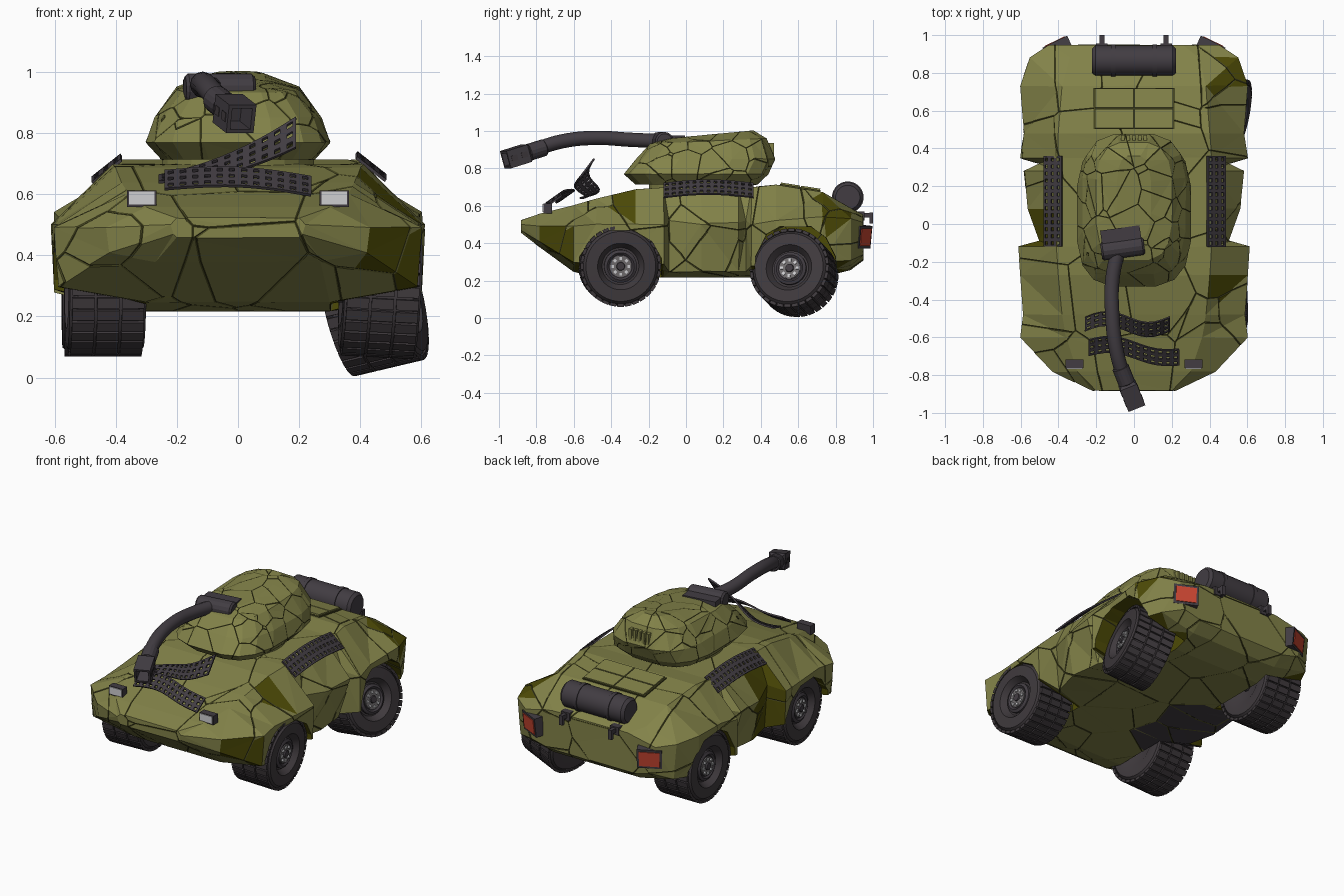
import bpy, bmesh, random
from math import sin, cos, pi, radians
from mathutils import Matrix, Vector

if "Cube" in bpy.data.objects:
    bpy.data.objects.remove(bpy.data.objects["Cube"])

random.seed(4)


def mat(name, col):
    m = bpy.data.materials.new(name)
    m.diffuse_color = (*col, 1)
    m.use_nodes = True
    m.node_tree.nodes["Principled BSDF"].inputs["Base Color"].default_value = m.diffuse_color
    return m


OLIVE = mat("olive", (0.225, 0.225, 0.066))
DARK_OLIVE = mat("dark olive", (0.075, 0.07, 0.002))
CRACK = mat("crack olive", (0.06, 0.06, 0.014))
GREY = mat("dark grey", (0.054, 0.046, 0.055))
TYRE = mat("tyre", (0.05, 0.042, 0.047))
HUB = mat("hub grey", (0.16, 0.15, 0.155))
LIGHT = mat("light grey", (0.62, 0.62, 0.64))
RED = mat("red", (0.58, 0.06, 0.03))


def make(name, bm, mats):
    me = bpy.data.meshes.new(name)
    bm.to_mesh(me)
    bm.free()
    for m in mats:
        me.materials.append(m)
    ob = bpy.data.objects.new(name, me)
    bpy.context.collection.objects.link(ob)
    return ob


def smooth(ob):
    bpy.ops.object.select_all(action='DESELECT')
    ob.select_set(True)
    bpy.context.view_layer.objects.active = ob
    bpy.ops.object.shade_smooth_by_angle(angle=radians(35))


def add_loft(bm, rings, mi=0):
    vs = [[bm.verts.new(p) for p in r] for r in rings]
    fs = [bm.faces.new(vs[0]), bm.faces.new(vs[-1])]
    n = len(vs[0])
    for a, b in zip(vs, vs[1:]):
        for i in range(n):
            fs.append(bm.faces.new((a[i], a[(i + 1) % n], b[(i + 1) % n], b[i])))
    for f in fs:
        f.material_index = mi
    bmesh.ops.recalc_face_normals(bm, faces=fs)


def add_lathe(bm, prof, n, M=Matrix(), mi=0):
    # profile of (radius, distance along local x)
    add_loft(bm, [[M @ Vector((h, r * cos(2 * pi * (i + .5) / n), r * sin(2 * pi * (i + .5) / n)))
                   for i in range(n)] for r, h in prof], mi)


def add_box(bm, loc, size, M=Matrix(), mi=0):
    S = M @ Matrix.Translation(loc) @ Matrix.Diagonal((*size, 1))
    for v in bmesh.ops.create_cube(bm, size=1, matrix=S)['verts']:
        for f in v.link_faces:
            f.material_index = mi


def cracked(ob, count, lo, hi, gap, depth):
    # break the surface into raised plates separated by dark seams
    src = bmesh.new()
    src.from_mesh(ob.data)
    bmesh.ops.triangulate(src, faces=src.faces[:])
    seeds = [Vector([random.uniform(a, b) for a, b in zip(lo, hi)]) for _ in range(count)]
    out = bmesh.new()
    for s in seeds:
        c = src.copy()
        for t in sorted(seeds, key=lambda q: (q - s).length)[1:26]:
            if not c.faces:
                break
            bmesh.ops.bisect_plane(c, geom=c.verts[:] + c.edges[:] + c.faces[:],
                                   plane_co=(s + t) / 2, plane_no=t - s, clear_outer=True)
        if c.faces:
            r = bmesh.ops.inset_region(c, faces=c.faces[:], use_boundary=True,
                                       use_even_offset=False, thickness=gap, depth=depth)
            for f in r['faces']:
                f.material_index = 2
            tmp = bpy.data.meshes.new("tmp")
            c.to_mesh(tmp)
            out.from_mesh(tmp)
            bpy.data.meshes.remove(tmp)
        c.free()
    src.free()
    out.to_mesh(ob.data)
    out.free()


# Hull: y, then half-width and height of deck, shoulder, skirt, floor
S = [(-.88, .20, .52, .22, .50, .21, .47, .20, .46), (-.78, .30, .555, .43, .49, .42, .41, .27, .38),
     (-.60, .36, .60, .60, .49, .585, .30, .30, .25), (-.48, .38, .635, .585, .50, .585, .29, .30, .22),
     (-.27, .40, .685, .60, .50, .595, .29, .30, .22), (-.12, .41, .695, .61, .50, .60, .29, .30, .22),
     (-.09, .41, .695, .50, .52, .48, .25, .30, .22), (.08, .41, .695, .56, .50, .52, .25, .30, .22),
     (.28, .41, .695, .58, .51, .50, .25, .30, .22), (.32, .41, .695, .50, .52, .48, .25, .30, .22),
     (.35, .41, .695, .60, .50, .60, .28, .30, .22),
     (.48, .40, .71, .58, .52, .58, .28, .30, .22), (.73, .38, .67, .60, .54, .60, .30, .30, .22),
     (.88, .34, .585, .55, .53, .53, .31, .30, .26), (.945, .26, .55, .45, .51, .42, .34, .30, .31)]
bm = bmesh.new()
rings = []
for y, *p in S:
    half = [(p[i], y, p[i + 1]) for i in range(0, 8, 2)]
    rings.append(half + [(-x, yy, z) for x, yy, z in reversed(half)])
add_loft(bm, rings)
bmesh.ops.triangulate(bm, faces=bm.faces[:])
hull = make("hull", bm, [OLIVE, DARK_OLIVE, CRACK, GREY])

# Wheel arches cut out of the hull
bm = bmesh.new()
for arch in ([(-.58, .1), (-.57, .33), (-.51, .42), (-.42, .47), (-.28, .47), (-.18, .41), (-.13, .32), (-.13, .1)],
             [(.36, .1), (.37, .33), (.43, .45), (.5, .49), (.67, .49), (.75, .43), (.8, .33), (.82, .1)]):
    for s in (-1, 1):
        add_loft(bm, [[(s * x, y, z) for y, z in arch] for x in (.3, .75)])
cutter = make("arch_cutter", bm, [])
cutter.hide_render = True
mod = hull.modifiers.new("arches", 'BOOLEAN')
mod.object, mod.operation, mod.solver = cutter, 'DIFFERENCE', 'EXACT'
bpy.context.view_layer.objects.active = hull
bpy.ops.object.modifier_apply(modifier=mod.name)
bpy.data.objects.remove(cutter)
cracked(hull, 60, (-.62, -.9, .2), (.62, .96, .72), .005, .003)
for f in hull.data.polygons:
    if f.material_index == 2:
        continue
    c, n, ax = f.center, f.normal, abs(f.center.x)
    f.material_index = 0
    if ax > .295 and (-.59 < c.y < -.12 or .35 < c.y < .83) and c.z < .51 and (n.z < -.3 or abs(n.y) > .8 or ax < .32):
        f.material_index = 1
    if c.x > .43 and ((c.y < -.6 and c.z < .47) or (-.45 < c.y < -.3 and c.z > .56) or (.7 < c.y < .88 and c.z > .5)):
        f.material_index = 1
    if c.x < -.4 and -.12 < c.y < .12:
        f.material_index = 1
    if n.z < -.6 and c.x < -.15 and -.2 < c.y < .35:
        f.material_index = 3

# Turret: stacked rounded rectangles
bm = bmesh.new()
rings = []
for z, hx, y0, y1, tilt in [(.715, .25, -.27, .38, 0), (.77, .30, -.33, .44, 0), (.85, .272, -.265, .475, 0),
                            (.945, .20, -.19, .43, .02), (.98, .09, -.08, .36, .03)]:
    ring = []
    for i in range(16):
        a = 2 * pi * (i + .5) / 16
        cx, cy = cos(a), sin(a)
        ux = abs(cx) ** .6 * (1 if cx > 0 else -1)
        uy = abs(cy) ** .6 * (1 if cy > 0 else -1)
        ring.append((hx * ux * 1.01, (y0 + y1) / 2 + (y1 - y0) / 2 * uy * 1.01, z + tilt * uy * .7))
    rings.append(ring)
add_loft(bm, rings)
turret = make("turret", bm, [OLIVE, DARK_OLIVE, CRACK])
cracked(turret, 75, (-.31, -.34, .7), (.31, .48, 1.0), .004, .002)

# Turret ring, rear vents and engine deck panel
bm = bmesh.new()
add_lathe(bm, [(.25, .68), (.25, .72)], 24, Matrix.Translation((0, .05, 0)) @ Matrix.Rotation(-pi / 2, 4, 'Y'))
for i in range(5):
    add_box(bm, (-.06 + .03 * i, .42, .90), (.018, .1, .07), mi=0)
D = Matrix.Translation((0, .61, .69)) @ Matrix.Rotation(radians(-9), 4, 'X')
add_box(bm, (0, 0, 0), (.43, .22, .02), D, 2)
for i in range(2):
    for j in range(2):
        add_box(bm, (-.105 + .21 * i, -.055 + .11 * j, .008), (.203, .103, .02), D)
make("deck_panel", bm, [OLIVE, DARK_OLIVE, CRACK])


# Wheels: tyre, tread blocks, rim and bolts
def wheel(name, M):
    bm = bmesh.new()
    add_lathe(bm, [(.08, -.10), (.12, -.122), (.18, -.12), (.199, -.095), (.199, .095), (.18, .12),
                   (.12, .122), (.105, .10), (.095, .085)], 36, M, 0)
    for i in range(32):
        R = M @ Matrix.Rotation(2 * pi * i / 32, 4, 'X')
        for x in (-.078, 0, .078):
            add_box(bm, (x, 0, .2), (.07, .033, .016), R, 0)
    add_lathe(bm, [(.085, .07), (.085, .1), (.07, .108), (.06, .1)], 24, M, 1)
    add_lathe(bm, [(.055, .09), (.055, .106)], 20, M, 2)
    add_lathe(bm, [(.024, .1), (.02, .114)], 12, M, 1)
    for i in range(8):
        add_box(bm, (.108, 0, .041), (.01, .014, .014), M @ Matrix.Rotation(pi * i / 4, 4, 'X'), 3)
    smooth(make(name, bm, [TYRE, GREY, HUB, LIGHT]))


def place(x, y, z, yaw, lean):
    return (Matrix.Translation((x, y, z)) @ Matrix.Rotation(radians(yaw), 4, 'Z')
            @ Matrix.Rotation(radians(-lean), 4, 'Y') @ Matrix.Scale(1.04, 4))


wheel("front_right_wheel", place(.465, -.355, .282, 3, -3))
wheel("front_left_wheel", place(-.435, -.355, .285, 183, 0))
wheel("rear_right_wheel", place(.445, .578, .242, -13, 13))
wheel("rear_left_wheel", place(-.45, .585, .285, 180, 0))

# Axles
bm = bmesh.new()
for y in (-.355, .59):
    add_lathe(bm, [(.035, -.42), (.035, .42)], 12, Matrix.Translation((0, y, .28)))
make("axles", bm, [GREY])

# Bent gun barrel
cu = bpy.data.curves.new("gun_barrel", 'CURVE')
cu.dimensions = '3D'
cu.bevel_depth, cu.bevel_resolution, cu.resolution_u, cu.use_fill_caps = .038, 4, 6, True
pts = [(-.08, -.12, .945), (-.115, -.3, .953), (-.115, -.48, .963), (-.095, -.66, .945), (-.05, -.83, .893)]
sp = cu.splines.new('BEZIER')
sp.bezier_points.add(len(pts) - 1)
for b, p in zip(sp.bezier_points, pts):
    b.co = p
    b.handle_left_type = b.handle_right_type = 'AUTO'
cu.materials.append(GREY)
barrel = bpy.data.objects.new("gun_barrel", cu)
bpy.context.collection.objects.link(barrel)
bpy.ops.object.select_all(action='DESELECT')
barrel.select_set(True)
bpy.context.view_layer.objects.active = barrel
bpy.ops.object.convert(target='MESH')
smooth(bpy.context.view_layer.objects.active)

# Square muzzle brake, and mantlet
bm = bmesh.new()
d = Vector((.07, -.175, -.055))
M = Matrix.Translation((-.055, -.80, .898)) @ d.to_track_quat('X', 'Z').to_matrix().to_4x4()
add_lathe(bm, [(.04, -.05), (.046, -.045), (.046, .045), (.04, .05)], 16, M)
add_lathe(bm, [(.05, .045), (.068, .06), (.068, .185), (.05, .185), (.05, .09)], 4, M)
for s in (-1, 1):
    for i in range(2):
        add_box(bm, (.09 + .06 * i, s * .047, 0), (.035, .006, .03), M, 1)
M = Matrix.Translation((-.06, -.13, .945)) @ Matrix.Rotation(radians(8), 4, 'Z')
add_lathe(bm, [(.04, -.115), (.05, -.105), (.05, .105), (.04, .115)], 14, M)
add_box(bm, (0, .05, -.01), (.21, .12, .08), M)
make("muzzle_and_mantlet", bm, [GREY, TYRE])


# Perforated metal strips: a grid of square frames
def strip(name, fn, nu, nv):
    bm = bmesh.new()
    hole = .27
    for i in range(nu):
        for j in range(nv):
            ring = []
            for k in (0, hole):
                ring.append([bm.verts.new(fn((i + a) / nu, (j + b) / nv))
                             for a, b in ((k, k), (1 - k, k), (1 - k, 1 - k), (k, 1 - k))])
            o, q = ring
            for k in range(4):
                bm.faces.new((o[k], o[(k + 1) % 4], q[(k + 1) % 4], q[k]))
    bmesh.ops.remove_doubles(bm, verts=bm.verts[:], dist=.0005)
    make(name, bm, [GREY]).modifiers.new("thick", 'SOLIDIFY').thickness = .01


for side, s in (("right", 1), ("left", -1)):
    strip(side + "_mesh_strip", lambda u, v: (s * (.385 + .095 * v), -.12 + .48 * u,
                                              .715 - .075 * v + .018 * sin(pi * u)), 13, 3)
strip("front_mesh_upper", lambda u, v: (-.26 + .45 * u, -.57 + .03 * sin(2 * pi * u) + .075 * v,
                                        .645 + .11 * u * u + v * (.02 + .08 * u)), 11, 3)
strip("front_mesh_lower", lambda u, v: (-.24 + .48 * u, -.70 + .02 * sin(2 * pi * u) - .05 * u * u + .085 * v,
                                        .62 + .06 * v + .02 * sin(pi * u) - .02 * u), 12, 3)

# Fuel drum with bands and hooks
bm = bmesh.new()
T = Matrix.Translation((0, .865, .645))
add_lathe(bm, [(.065, -.222), (.08, -.205), (.08, .205), (.065, .222)], 24, T)
for x in (-.11, .11):
    add_lathe(bm, [(.085, x - .012), (.085, x + .012)], 24, T)
for x in (-.17, .17):
    add_box(bm, (x, .965, .55), (.025, .07, .025))
    add_box(bm, (x, .99, .535), (.025, .02, .06))
    add_box(bm, (x, .93, .545), (.06, .05, .05))
smooth(make("fuel_drum", bm, [GREY]))

# Headlights and tail lights
bm = bmesh.new()
for s in (-1, 1):
    add_box(bm, (s * .315, -.74, .585), (.096, .045, .055), mi=0)
    add_box(bm, (s * .315, -.764, .587), (.084, .006, .043), mi=1)
    R = (Matrix.Translation((s * .405, .935, .435)) @ Matrix.Rotation(radians(-s * 26), 4, 'Z')
         @ Matrix.Rotation(radians(-6), 4, 'X'))
    add_box(bm, (0, 0, 0), (.145, .055, .12), R, 0)
    add_box(bm, (0, .028, 0), (.12, .008, .092), R, 2)
make("lamps", bm, [GREY, LIGHT, RED])
